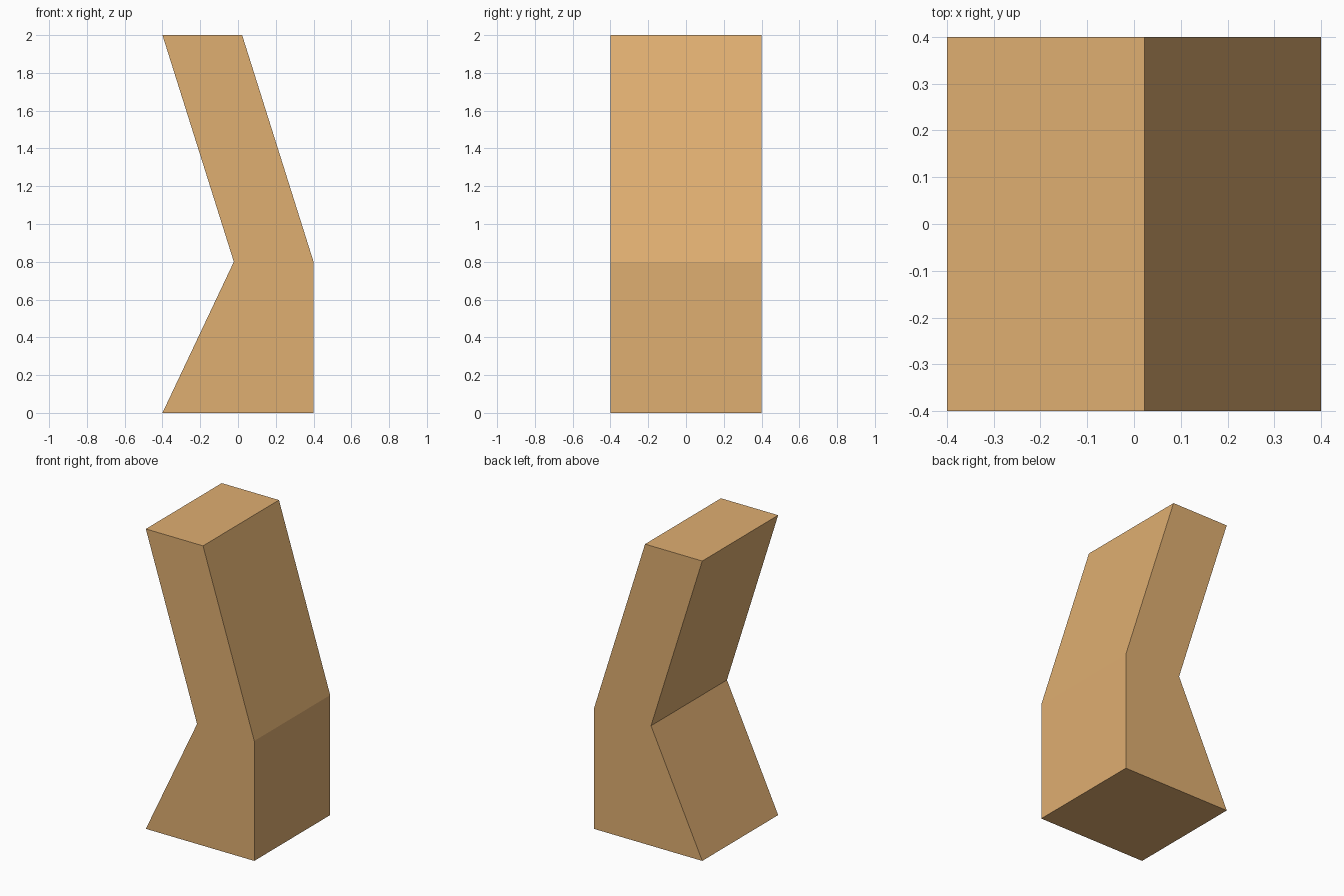
import bpy
import bmesh

if "Cube" in bpy.data.objects:
    bpy.data.objects.remove(bpy.data.objects["Cube"])

# Bent side outline (x, z), extruded along y
PROFILE = [(-0.4, 0), (0.4, 0), (0.4, 0.8), (0.022, 2), (-0.4, 2), (-0.022, 0.8)]
DEPTH = 0.8

# Single tan wood colour
wood = bpy.data.materials.new("tan_wood")
wood.diffuse_color = (0.74, 0.425, 0.166, 1)
wood.use_nodes = True
wood.node_tree.nodes["Principled BSDF"].inputs["Base Color"].default_value = wood.diffuse_color

# Bent post: front outline face pushed back through the full depth
bm = bmesh.new()
front = bm.faces.new([bm.verts.new((x, -DEPTH / 2, z)) for x, z in PROFILE])
result = bmesh.ops.extrude_face_region(bm, geom=[front], use_keep_orig=True)
back_verts = [g for g in result["geom"] if isinstance(g, bmesh.types.BMVert)]
bmesh.ops.translate(bm, verts=back_verts, vec=(0, DEPTH, 0))
bmesh.ops.recalc_face_normals(bm, faces=bm.faces)

mesh = bpy.data.meshes.new("bent_post")
bm.to_mesh(mesh)
bm.free()
mesh.materials.append(wood)
bpy.context.collection.objects.link(bpy.data.objects.new("bent_post", mesh))
